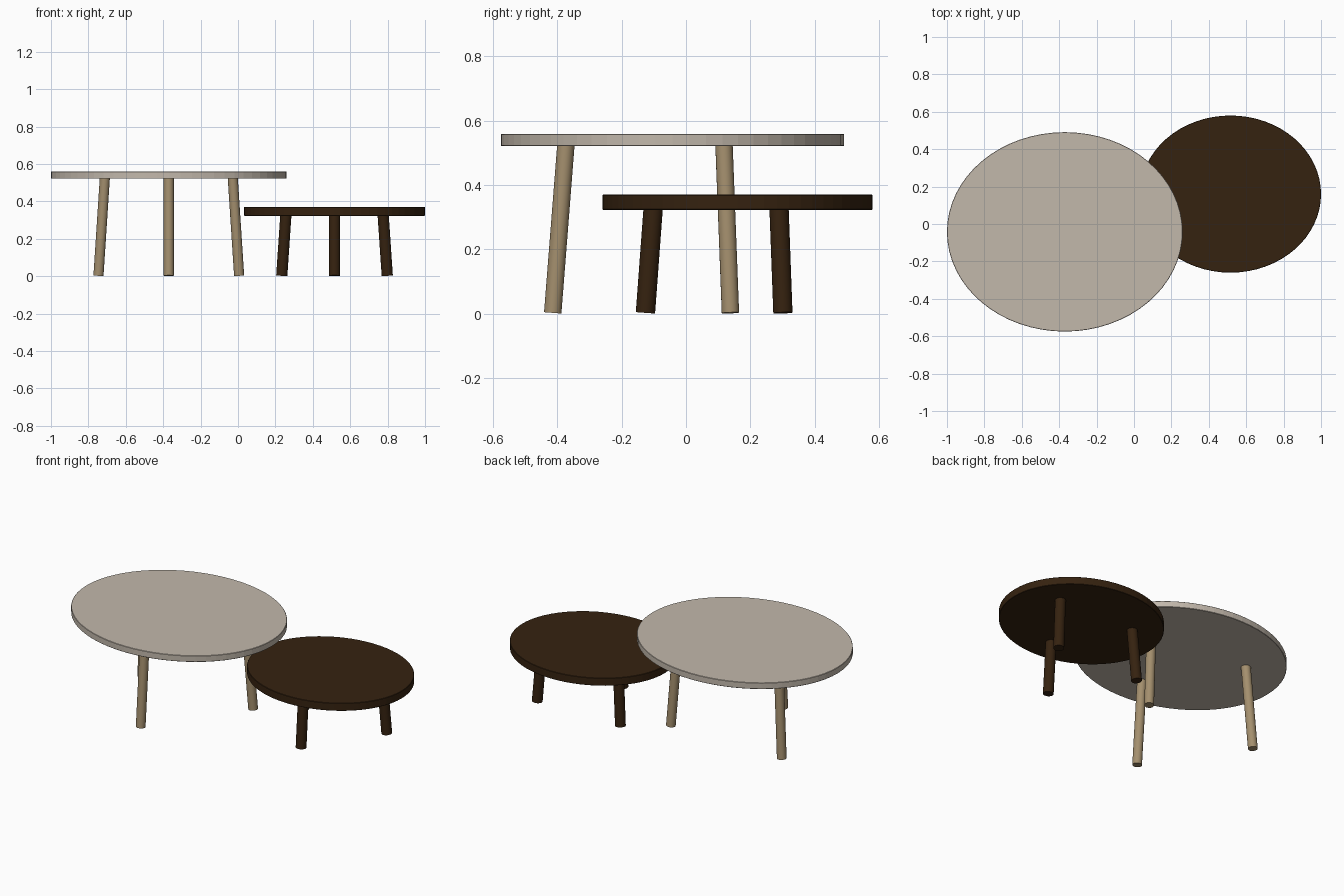
import bpy
from mathutils import Vector

cube = bpy.data.objects.get("Cube")
if cube:
    bpy.data.objects.remove(cube, do_unlink=True)


def make_material(name, rgb):
    mat = bpy.data.materials.new(name)
    mat.use_nodes = True
    mat.diffuse_color = (*rgb, 1)
    bsdf = next(n for n in mat.node_tree.nodes if n.type == "BSDF_PRINCIPLED")
    bsdf.inputs["Base Color"].default_value = (*rgb, 1)
    return mat


def make_top(name, center, radii, z0, z1, mat):
    """Oval slab with a tiny softened rim."""
    bpy.ops.mesh.primitive_cylinder_add(
        vertices=64, radius=1, depth=1, location=(*center, (z0 + z1) / 2))
    top = bpy.context.object
    top.name = name
    top.scale = (*radii, z1 - z0)
    bpy.ops.object.transform_apply(location=False, rotation=False, scale=True)
    bevel = top.modifiers.new("soft_rim", "BEVEL")
    bevel.width = 0.002
    bevel.segments = 1
    bevel.limit_method = "ANGLE"
    top.data.materials.append(mat)


def make_leg(name, foot, head, radius, mat):
    """Round splayed leg running from foot to head."""
    foot, head = Vector(foot), Vector(head)
    axis = head - foot
    bpy.ops.mesh.primitive_cylinder_add(
        vertices=32, radius=radius, depth=axis.length, location=(foot + head) / 2,
        rotation=axis.to_track_quat("Z", "Y").to_euler())
    leg = bpy.context.object
    leg.name = name
    leg.data.materials.append(mat)
    bpy.ops.object.shade_smooth_by_angle()


def make_table(name, center, radii, z0, z1, spread, front_y, back_y, radius, top_mat, leg_mat):
    """Oval table with one front leg and a mirrored pair at the back."""
    make_top(name + "_top", center, radii, z0, z1, top_mat)
    cx = center[0]
    low, high = 0.003, z0 + 0.005
    make_leg(name + "_front_leg", (cx, front_y[0], low), (cx, front_y[1], high), radius, leg_mat)
    for side, sign in (("left", 1), ("right", -1)):
        make_leg(f"{name}_back_{side}_leg",
                 (cx + sign * spread[0], back_y[0], low),
                 (cx + sign * spread[1], back_y[1], high), radius, leg_mat)


stone = make_material("warm_grey", (0.54, 0.48, 0.41))
oak = make_material("pale_wood", (0.37, 0.275, 0.155))
walnut = make_material("dark_wood", (0.036, 0.016, 0.005))

# Tall pale table
make_table("tall_table", (-0.37, -0.042), (0.63, 0.533), 0.521, 0.559,
           (0.376, 0.342), (-0.414, -0.373), (0.138, 0.118), 0.027, stone, oak)
# Low dark table
make_table("low_table", (0.516, 0.16), (0.484, 0.42), 0.323, 0.37,
           (0.282, 0.26), (-0.126, -0.102), (0.301, 0.289), 0.03, walnut, walnut)
